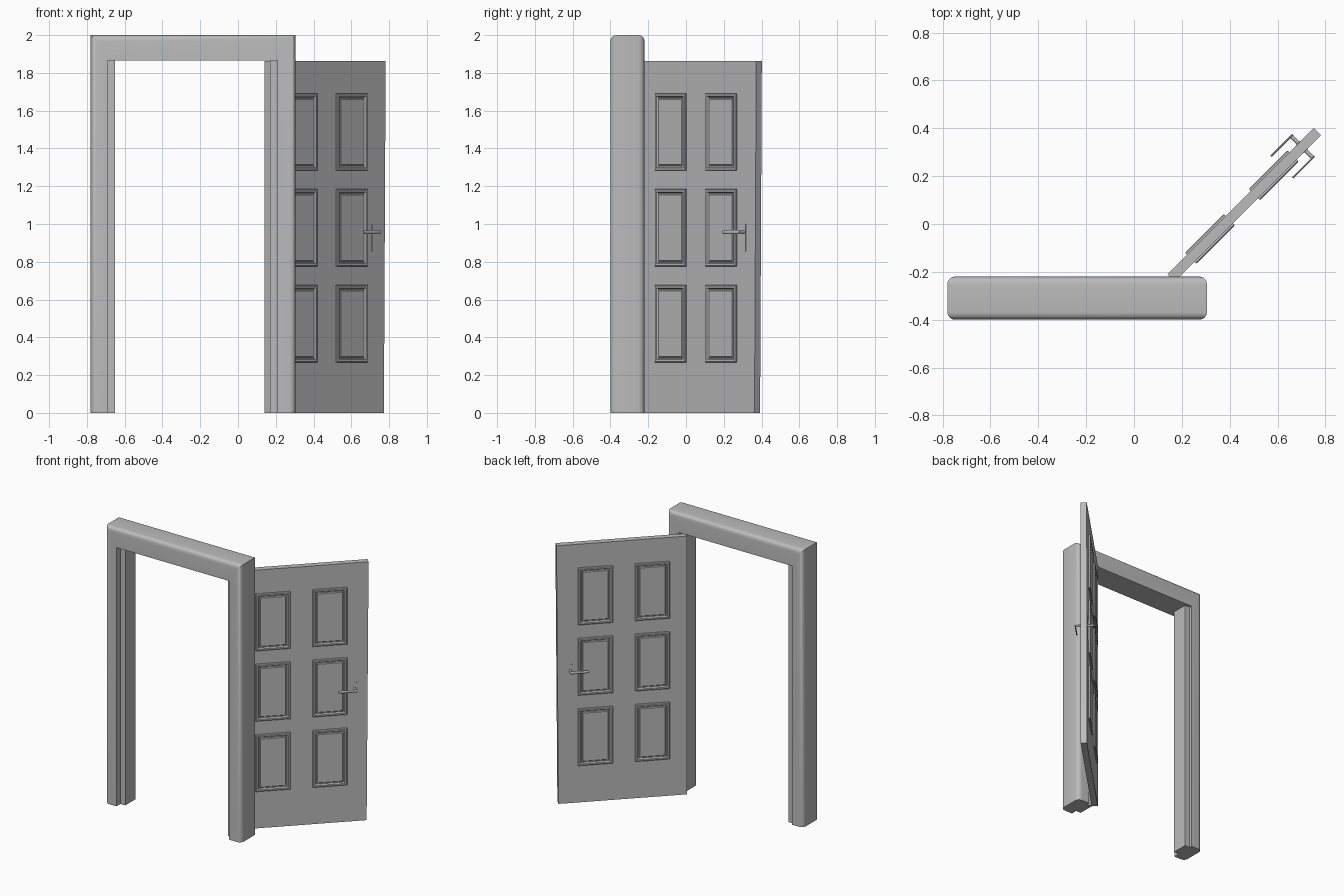
import bpy, bmesh
from math import sin, cos, pi, radians

cube = bpy.data.objects.get("Cube")
if cube:
    bpy.data.objects.remove(cube, do_unlink=True)

grey = bpy.data.materials.new("plain grey")
grey.use_nodes = True
colour = (0.5, 0.5, 0.5, 1)
grey.diffuse_color = colour
next(n for n in grey.node_tree.nodes
     if n.type == 'BSDF_PRINCIPLED').inputs["Base Color"].default_value = colour

DOOR_THICK, DOOR_HIGH, DOOR_WIDE = 0.042, 1.862, 0.865


def loft(name, rings, cap=True, closed=False, on_door=False, smooth=False):
    """Bridge rings of equal length into a skin and add it to the scene."""
    bm = bmesh.new()
    rows = [[bm.verts.new(p) for p in ring] for ring in rings]
    pairs = list(zip(rows, rows[1:]))
    if closed:
        pairs.append((rows[-1], rows[0]))
    for a, b in pairs:
        for i in range(len(a)):
            j = (i + 1) % len(a)
            bm.faces.new((a[i], a[j], b[j], b[i]))
    if cap:
        bm.faces.new(rows[0])
        bm.faces.new(rows[-1])
    bmesh.ops.recalc_face_normals(bm, faces=bm.faces)
    mesh = bpy.data.meshes.new(name)
    bm.to_mesh(mesh)
    bm.free()
    mesh.materials.append(grey)
    obj = bpy.data.objects.new(name, mesh)
    bpy.context.collection.objects.link(obj)
    if on_door:                      # the leaf stands open at 45 degrees
        obj.location = (0.17, -0.24, 0)
        obj.rotation_euler.z = radians(45)
    if smooth:
        bpy.ops.object.select_all(action='DESELECT')
        obj.select_set(True)
        bpy.context.view_layer.objects.active = obj
        bpy.ops.object.shade_smooth_by_angle(angle=radians(35))
    return obj


def rect(x0, x1, z0, z1, y):
    return [(x0, y, z0), (x1, y, z0), (x1, y, z1), (x0, y, z1)]


def box(name, x0, x1, y0, y1, z0, z1, on_door=False):
    return loft(name, [rect(x0, x1, z0, z1, y0), rect(x0, x1, z0, z1, y1)],
                on_door=on_door)


# Door frame: a profile with rounded outer edges, mitred round the opening
LEFT, RIGHT, TOP = -0.78, 0.305, 2.0
INNER_L, INNER_R, HEAD = -0.69, 0.21, 1.865
FRONT, BACK, R = -0.4, -0.22, 0.032
steps = [i / 6 * pi / 2 for i in range(7)]
outer = [(R - R * sin(a), FRONT + R - R * cos(a)) for a in steps]
outer += [(R - R * cos(a), BACK - R + R * sin(a)) for a in steps]


def inner_path(y):
    return [(INNER_L, y, 0), (INNER_L, y, HEAD), (INNER_R, y, HEAD), (INNER_R, y, 0)]


paths = [inner_path(FRONT)]
paths += [[(LEFT + d, y, 0), (LEFT + d, y, TOP - d),
           (RIGHT - d, y, TOP - d), (RIGHT - d, y, 0)] for d, y in outer]
paths.append(inner_path(BACK))
loft("door_frame", list(zip(*paths)), smooth=True)

# Stops on the inside of both jambs
box("right_stop", INNER_L, INNER_L + 0.04, -0.355, -0.24, 0, HEAD)
box("left_stop", INNER_R - 0.04, INNER_R, -0.355, -0.24, 0, HEAD)

# Door leaf, a little narrower at the foot
leaf = box("door_leaf", 0, DOOR_WIDE, 0, DOOR_THICK, 0, DOOR_HIGH, on_door=True)
for v in leaf.data.vertices:
    if v.co.x > 0.5 and v.co.z < 0.5:
        v.co.x -= 0.013


def face_y(side, height):
    """Depth in the leaf of a point raised above its front or back face."""
    return -height if side == "front" else DOOR_THICK + height


# Six moulded panels, lever and plate on each face
MOULDING = [(0, -0.003), (0, 0.008), (0.005, 0.012), (0.015, 0.012),
            (0.021, 0.003), (0.027, 0.003), (0.032, 0.008)]
for side in ("front", "back"):
    for row, z in enumerate((0.267, 0.775, 1.282)):
        for col, x in enumerate((0.115, 0.492)):
            loft(f"{side}_panel_{row + 1}_{col + 1}",
                 [rect(x + d, x + 0.23 - d, z + d, z + 0.41 - d, face_y(side, h))
                  for d, h in MOULDING], on_door=True)

    box(f"{side}_handle_plate", 0.76, 0.788, face_y(side, -0.002), face_y(side, 0.0015),
        0.855, 1.0, on_door=True)

    # Lever: round stem, then a flat tapering grip towards the hinges
    rings = []
    for h in (-0.002, 0.043):
        rings.append([(0.774 + 0.008 * cos(k * pi / 6), face_y(side, h),
                       0.957 + 0.008 * sin(k * pi / 6)) for k in range(12)])
    loft(f"{side}_handle_stem", rings, on_door=True, smooth=True)
    rings = []
    for x, size in ((0.784, 0.6), (0.779, 1), (0.7, 1), (0.662, 0.9), (0.655, 0.5)):
        rings.append([(x, face_y(side, 0.043 + 0.004 * cos(k * pi / 6)),
                       0.957 + 0.01 * size * sin(k * pi / 6)) for k in range(12)])
    loft(f"{side}_handle_lever", rings, on_door=True, smooth=True)
